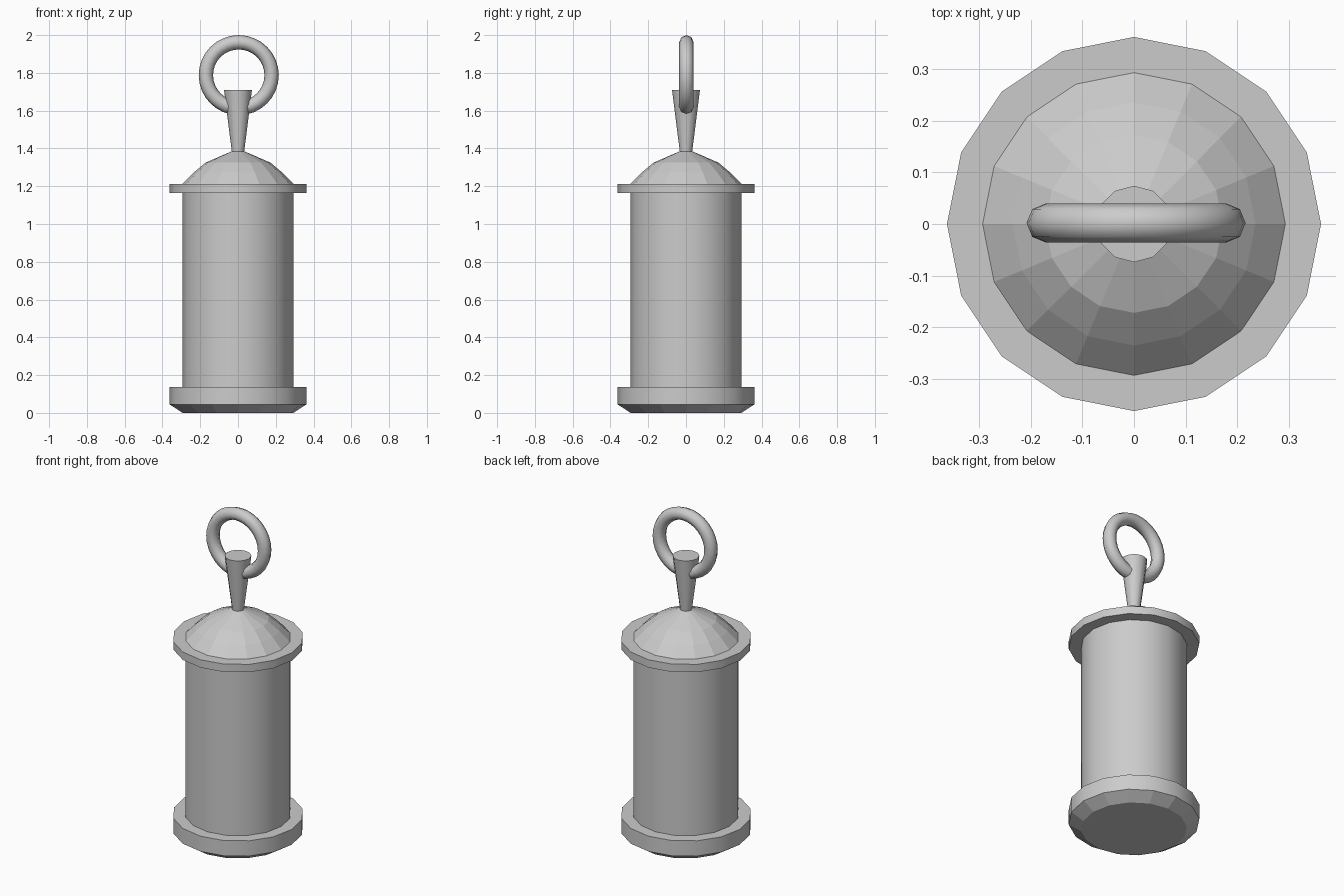
import bpy, bmesh
from math import cos, sin, tau

if "Cube" in bpy.data.objects:
    bpy.data.objects.remove(bpy.data.objects["Cube"])


def lathe(name, profile, sides, smooth=(), cap_bottom=False, cap_top=False):
    """Revolve (radius, z) points; 'smooth' lists the shaded profile bands."""
    bm = bmesh.new()
    rings = [[bm.verts.new((r * cos(tau * i / sides), r * sin(tau * i / sides), z))
              for i in range(sides)] for r, z in profile]
    for b, (lo, hi) in enumerate(zip(rings, rings[1:])):
        for i in range(sides):
            j = (i + 1) % sides
            f = bm.faces.new((lo[i], lo[j], hi[j], hi[i]))
            f.smooth = b in smooth
    if cap_bottom:
        bm.faces.new(rings[0][::-1])
    if cap_top:
        bm.faces.new(rings[-1])
    # keep creases between the bands sharp
    for e in bm.edges:
        if abs(e.verts[0].co.z - e.verts[1].co.z) < 1e-5:
            e.smooth = False
    mesh = bpy.data.meshes.new(name)
    bm.to_mesh(mesh)
    bm.free()
    obj = bpy.data.objects.new(name, mesh)
    bpy.context.collection.objects.link(obj)
    return obj


BODY, RIM = 0.293, 0.362

# chamfered base
lathe("base", [(BODY, 0), (RIM, 0.045), (RIM, 0.138), (BODY, 0.138)], 16,
      smooth=(1,), cap_bottom=True)
# cylindrical body
lathe("body", [(BODY, 0.138), (BODY, 1.165)], 16, smooth=(0,))
# upper flange
lathe("flange", [(BODY, 1.165), (RIM, 1.165), (RIM, 1.213), (BODY, 1.213)], 16,
      smooth=(1,))
# faceted dome
lathe("dome", [(BODY, 1.213), (0.235, 1.272), (0.172, 1.325), (0.033, 1.385)], 16,
      cap_top=True)
# flared post
lathe("post", [(0.033, 1.385), (0.074, 1.71)], 12, smooth=(0,), cap_top=True)

# hanging ring
bpy.ops.mesh.primitive_torus_add(major_segments=32, minor_segments=8,
                                 major_radius=0.174, minor_radius=0.038,
                                 location=(0.004, 0.002, 1.788),
                                 rotation=(tau / 4, 0, 0))
bpy.context.object.name = "hanging_ring"
bpy.ops.object.shade_smooth()
